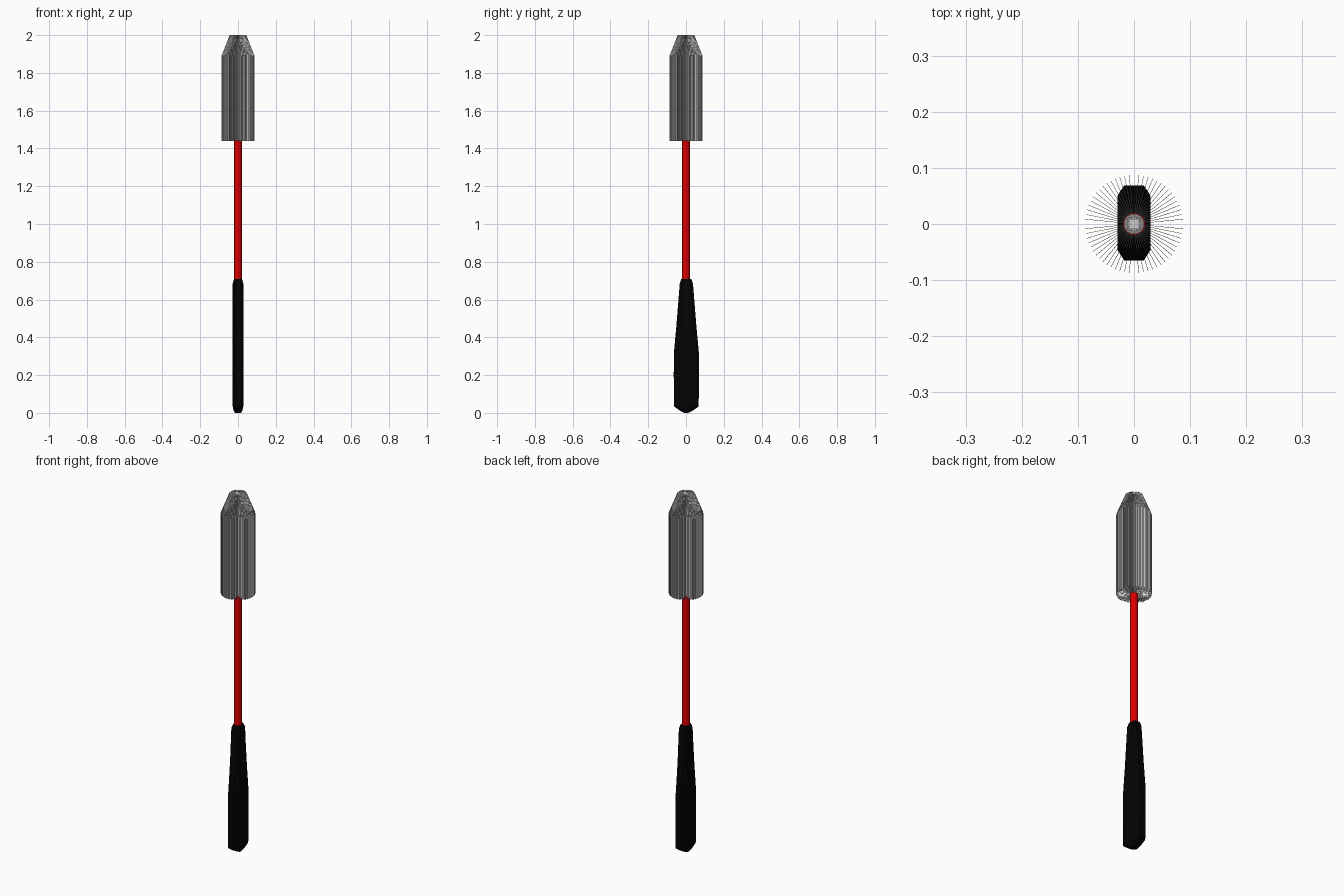
import bpy
import bmesh
from math import cos, sin, pi
from mathutils import Vector

cube = bpy.data.objects.get("Cube")
if cube:
    bpy.data.objects.remove(cube, do_unlink=True)


def make_material(name, colour):
    mat = bpy.data.materials.new(name)
    mat.use_nodes = True
    mat.diffuse_color = colour
    bsdf = mat.node_tree.nodes["Principled BSDF"]
    bsdf.inputs["Base Color"].default_value = colour
    bsdf.inputs["Roughness"].default_value = 0.6
    return mat


black = make_material("black rubber", (0.001, 0.001, 0.001, 1))
red = make_material("red shaft", (0.7, 0.0, 0.0, 1))
grey = make_material("light grey bristle", (0.6, 0.6, 0.6, 1))


def finish(bm, name, mat):
    bmesh.ops.recalc_face_normals(bm, faces=bm.faces)
    mesh = bpy.data.meshes.new(name)
    bm.to_mesh(mesh)
    bm.free()
    obj = bpy.data.objects.new(name, mesh)
    bpy.context.collection.objects.link(obj)
    mesh.materials.append(mat)


def add_rod(name, radius, bottom, top, mat):
    bpy.ops.mesh.primitive_cylinder_add(vertices=16, radius=radius, depth=top - bottom,
                                        location=(0, 0, (top + bottom) / 2))
    rod = bpy.context.object
    rod.name = name
    rod.data.materials.append(mat)
    bpy.ops.object.shade_smooth_by_angle()


def loft(bm, rings):
    """Skin a list of equal-sized point rings and cap both ends."""
    loops = [[bm.verts.new(p) for p in ring] for ring in rings]
    n = len(loops[0])
    for low, high in zip(loops, loops[1:]):
        for i in range(n):
            j = (i + 1) % n
            bm.faces.new((low[i], low[j], high[j], high[i]))
    bm.faces.new(loops[0][::-1])
    bm.faces.new(loops[-1])


def octagon(hx, hy, z):
    """Rectangle with chamfered corners, slightly set back in y."""
    cx, cy = hx * 0.4, min(hy * 0.4, 0.018)
    quarter = [(hx, hy - cy), (hx - cx, hy)]
    pts = quarter + [(-x, y) for x, y in quarter[::-1]]
    pts += [(-x, -y) for x, y in pts]
    return [(x, y + 0.002, z) for x, y in pts]


# Grip: flat paddle, widest low down, with a blunt pointed end
grip_sections = [
    (0.016, 0.010, 0.0), (0.023, 0.034, 0.012), (0.028, 0.065, 0.034),
    (0.029, 0.067, 0.20), (0.029, 0.066, 0.32), (0.028, 0.053, 0.46),
    (0.028, 0.035, 0.685), (0.021, 0.027, 0.708),
]
bm = bmesh.new()
loft(bm, [octagon(*s) for s in grip_sections])
finish(bm, "grip", black)

# Shaft, and the grey core that carries the bristles
add_rod("shaft", 0.02, 0.66, 1.445, red)
add_rod("bristle_core", 0.018, 1.445, 1.98, grey)

# Bristle head: thin upright blades crossing on the axis, tapered at the tip
BLADES = 32
HALF_THICKNESS = 0.0004
blade_half = [(0.0875, 1.44), (0.0875, 1.89), (0.044, 2.0)]
outline = blade_half + [(-r, z) for r, z in blade_half[::-1]]
bm = bmesh.new()
for k in range(BLADES):
    a = pi * k / BLADES
    along = Vector((cos(a), sin(a), 0))
    across = Vector((-sin(a), cos(a), 0)) * HALF_THICKNESS
    loft(bm, [[along * r + across * side + Vector((0, 0, z)) for r, z in outline]
              for side in (-1, 1)])
finish(bm, "bristle_head", grey)
